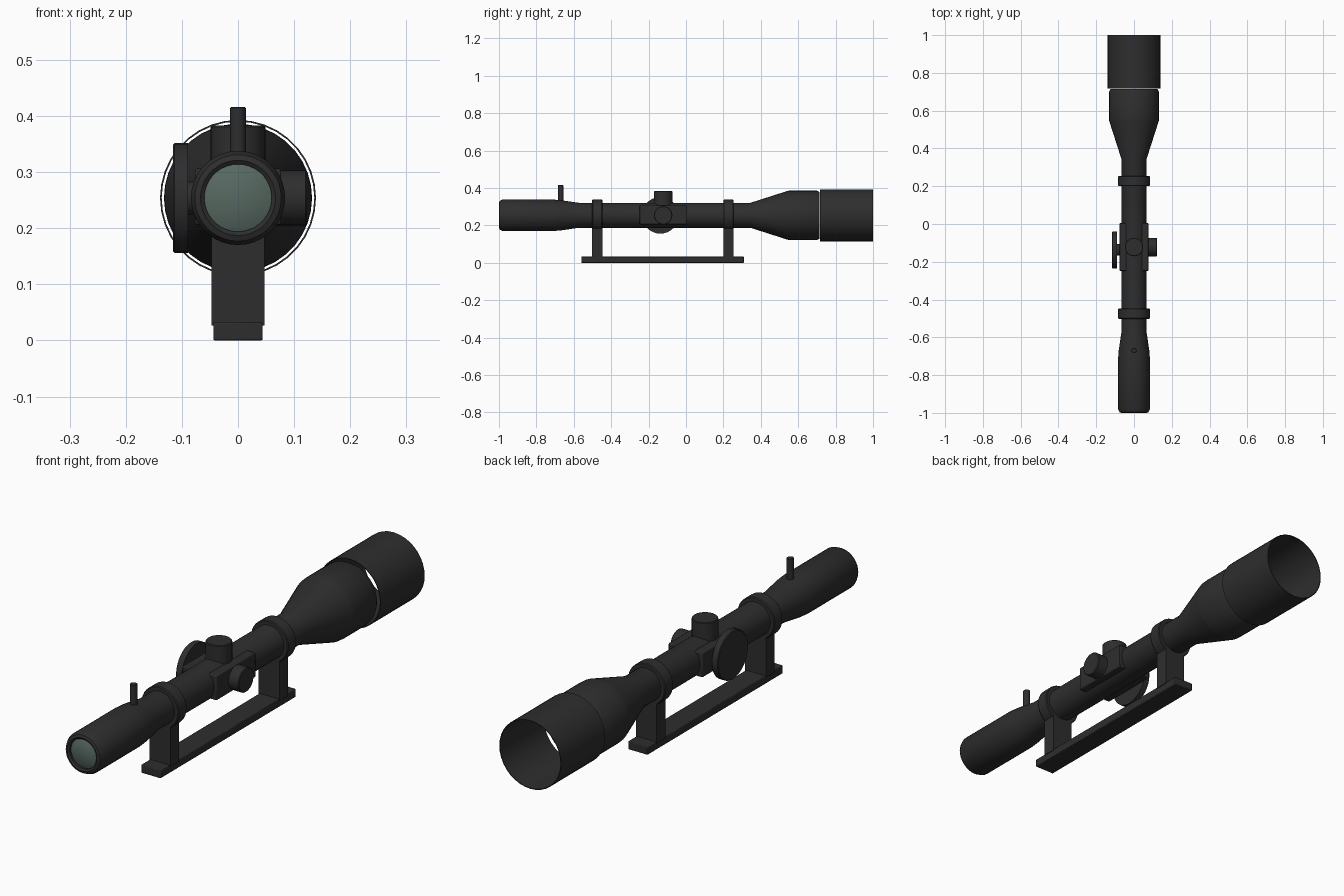
import bpy, bmesh, math
from mathutils import Matrix, Vector

if "Cube" in bpy.data.objects:
    bpy.data.objects.remove(bpy.data.objects["Cube"])

AXIS_Z = 0.254


def material(name, rgb):
    m = bpy.data.materials.new(name)
    m.diffuse_color = (*rgb, 1)
    m.use_nodes = True
    m.node_tree.nodes["Principled BSDF"].inputs["Base Color"].default_value = m.diffuse_color
    return m


BLACK = material("matte_black", (0.027, 0.027, 0.027))
GLASS = material("green_glass", (0.095, 0.14, 0.12))


def finish(name, bm, mat, bevel=0):
    bmesh.ops.remove_doubles(bm, verts=bm.verts, dist=1e-5)
    bmesh.ops.recalc_face_normals(bm, faces=bm.faces)
    me = bpy.data.meshes.new(name)
    bm.to_mesh(me)
    bm.free()
    ob = bpy.data.objects.new(name, me)
    bpy.context.collection.objects.link(ob)
    me.materials.append(mat)
    if bevel:
        b = ob.modifiers.new("bevel", "BEVEL")
        b.width, b.segments, b.limit_method = bevel, 2, 'ANGLE'
    bpy.ops.object.select_all(action='DESELECT')
    ob.select_set(True)
    bpy.context.view_layer.objects.active = ob
    bpy.ops.object.shade_smooth_by_angle(angle=math.radians(35))
    return ob


def lathe(name, profile, mat, origin=(0, 0, AXIS_Z), axis=(0, 1, 0), sides=36):
    """Spin (radius, distance) points around an axis through origin."""
    bm = bmesh.new()
    rot = Vector((0, 0, 1)).rotation_difference(Vector(axis)).to_matrix().to_4x4()
    place = Matrix.Translation(origin) @ rot
    verts = [bm.verts.new(place @ Vector((r, 0, d))) for r, d in profile]
    edges = [bm.edges.new(p) for p in zip(verts, verts[1:])]
    bmesh.ops.spin(bm, geom=verts + edges, cent=origin, axis=axis,
                   angle=2 * math.pi, steps=sides, use_merge=True)
    return finish(name, bm, mat)


def knob(name, radius, d0, d1, origin, axis, chamfer=0.003):
    return lathe(name, [(0, d0), (radius, d0), (radius, d1 - chamfer),
                        (radius - chamfer, d1), (0, d1)], BLACK, origin, axis, 32)


def box(name, lo, hi, bevel=0):
    bm = bmesh.new()
    bmesh.ops.create_cube(bm, size=1)
    for v in bm.verts:
        v.co = [(a + b) / 2 + c * (b - a) for a, b, c in zip(lo, hi, v.co)]
    return finish(name, bm, BLACK, bevel)


# Main body: eyepiece, tube and objective bell
lathe("scope_body", [(0, -0.98), (0.06, -0.98), (0.06, -0.995), (0.067, -1.0),
                     (0.077, -0.996), (0.084, -0.982), (0.084, -0.71), (0.081, -0.67),
                     (0.067, -0.575), (0.067, 0.345), (0.131, 0.545), (0.132, 0.56),
                     (0.132, 0.7), (0.125, 0.714), (0, 0.714)], BLACK)

# Eyepiece lens, slightly domed
lathe("eyepiece_lens", [(0, -0.999), (0.022, -0.997), (0.043, -0.993), (0.06, -0.986)], GLASS)

# Open sunshade
lathe("sunshade", [(0.139, 0.717), (0.139, 1.0), (0.136, 1.0), (0.136, 0.717),
                   (0.139, 0.717)], BLACK)

# Mounting rail with two posts and rings
box("mount_rail", (-0.044, -0.56, 0), (0.044, 0.31, 0.033), 0.003)
for label, y0, y1 in (("front", -0.502, -0.447), ("rear", 0.2, 0.255)):
    box(label + "_mount_post", (-0.047, y0, 0.027), (0.047, y1, 0.215))
    lathe(label + "_mount_ring", [(0.06, y0), (0.081, y0), (0.084, y0 + 0.004),
                                  (0.084, y1 - 0.004), (0.081, y1), (0.06, y1)], BLACK)

# Turret block and adjustment knobs
box("turret_block", (-0.077, -0.248, 0.206), (0.077, 0.004, 0.306), 0.004)
centre = (0, -0.122, AXIS_Z)
knob("top_turret", 0.049, 0.05, 0.129, centre, (0, 0, 1))
knob("right_turret", 0.049, 0.06, 0.123, centre, (1, 0, 0))
dial_centre = (0, -0.137, AXIS_Z)
knob("dial_hub", 0.03, 0.06, 0.092, dial_centre, (-1, 0, 0))
knob("side_dial", 0.098, 0.089, 0.116, dial_centre, (-1, 0, 0))

# Zoom lever pin on the eyepiece
knob("zoom_pin", 0.014, 0.06, 0.162, (0, -0.67, AXIS_Z), (0, 0, 1), 0.002)
